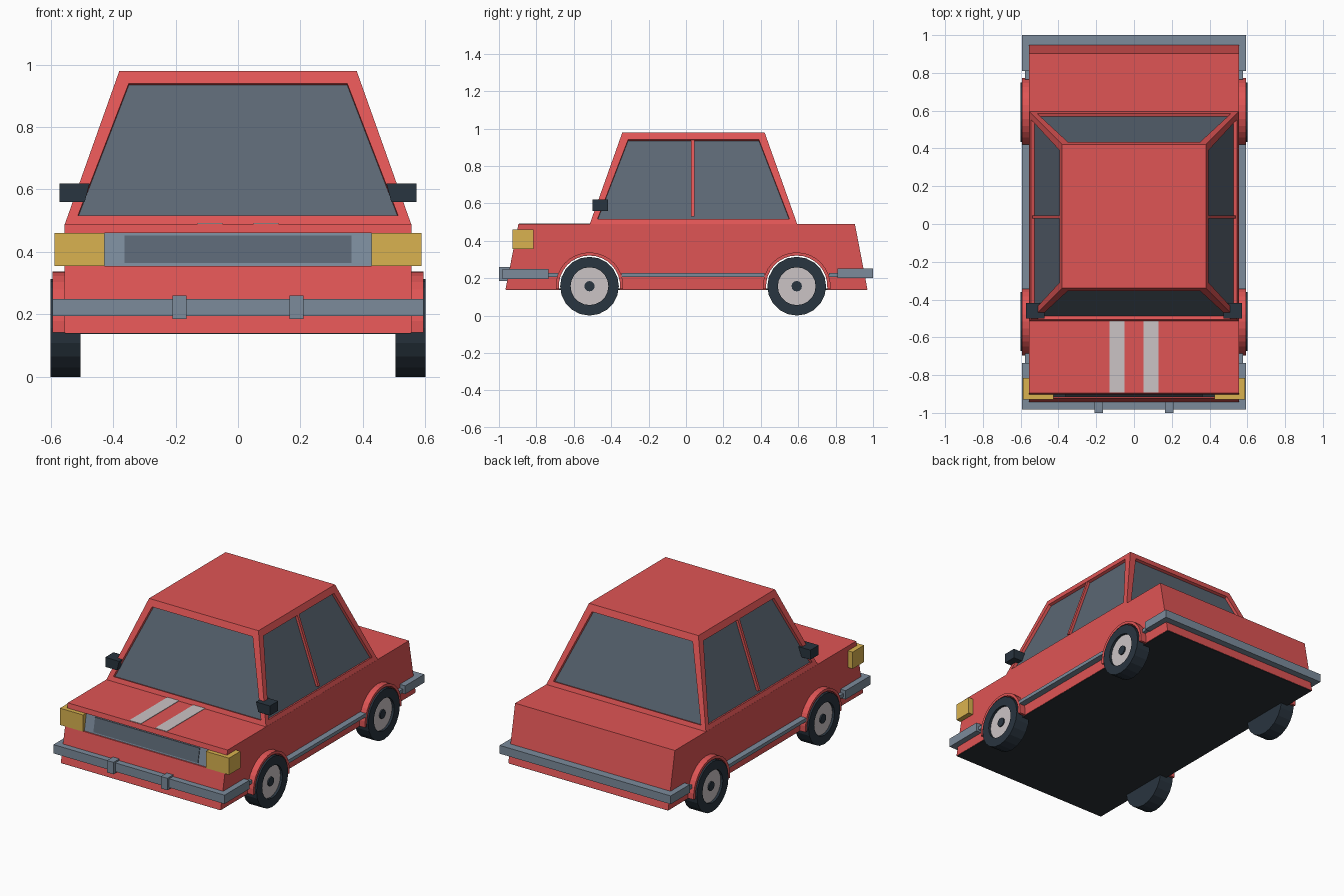
import bpy, bmesh, math
from mathutils import Vector

if "Cube" in bpy.data.objects:
    bpy.data.objects.remove(bpy.data.objects["Cube"])


def mat(name, *rgb):
    m = bpy.data.materials.new(name)
    m.diffuse_color = (*rgb, 1)
    m.use_nodes = True
    m.node_tree.nodes["Principled BSDF"].inputs["Base Color"].default_value = m.diffuse_color
    return m


RED = mat("red_paint", 0.74, 0.09, 0.09)
GLASS = mat("glass", 0.105, 0.135, 0.175)
DARK = mat("dark_rubber", 0.022, 0.035, 0.05)
UNDER = mat("underside", 0.025, 0.03, 0.035)
STEEL = mat("steel_trim", 0.2, 0.26, 0.33)
AMBER = mat("amber", 0.7, 0.45, 0.08)
PALE = mat("pale", 0.6, 0.55, 0.56)


def finish(bm, name, *mats):
    bmesh.ops.recalc_face_normals(bm, faces=bm.faces)
    me = bpy.data.meshes.new(name)
    bm.to_mesh(me)
    bm.free()
    for m in mats:
        me.materials.append(m)
    ob = bpy.data.objects.new(name, me)
    bpy.context.collection.objects.link(ob)
    return ob


def prism_bm(pts, a, b, axis="x"):
    """Extrude an outline along x (points are y,z) or along z (points are x,y)."""
    bm = bmesh.new()
    place = (lambda p, t: (t, *p)) if axis == "x" else (lambda p, t: (*p, t))
    lo = [bm.verts.new(place(p, a)) for p in pts]
    hi = [bm.verts.new(place(p, b)) for p in pts]
    bm.faces.new(lo)
    bm.faces.new(hi)
    for i in range(len(pts)):
        j = (i + 1) % len(pts)
        bm.faces.new((lo[i], lo[j], hi[j], hi[i]))
    bmesh.ops.recalc_face_normals(bm, faces=bm.faces)
    return bm


def prism(name, pts, a, b, m, axis="x"):
    return finish(prism_bm(pts, a, b, axis), name, m)


def box(name, x, y, z, m):
    return prism(name, [(y[0], z[0]), (y[1], z[0]), (y[1], z[1]), (y[0], z[1])], x[0], x[1], m)


def arc(cy, cz, r, start, end, n, closed=False):
    steps = n if closed else n + 1
    return [(cy + r * math.cos(math.radians(start + (end - start) * i / n)),
             cz + r * math.sin(math.radians(start + (end - start) * i / n))) for i in range(steps)]


def recess(bm, faces, margin, depth):
    """Frame the faces, sink them inward and give them the second material."""
    bmesh.ops.inset_individual(bm, faces=faces, thickness=margin)
    for f in faces:
        shift = -f.normal.copy() * depth
        ext = bmesh.ops.extrude_discrete_faces(bm, faces=[f])["faces"][0]
        bmesh.ops.translate(bm, vec=shift, verts=ext.verts)
        ext.material_index = 1


def cut(ob, cutter):
    cutter.hide_render = True
    cutter.hide_viewport = False
    mod = ob.modifiers.new("cut", "BOOLEAN")
    mod.operation = "DIFFERENCE"
    mod.solver = "EXACT"
    mod.object = cutter


AXLES = {"front": -0.516, "rear": 0.592}
WZ = 0.157


def nose(z):
    """Depth of the sloping front panel at height z."""
    return -0.965 + 0.069 * (z - 0.14) / 0.35


def nose_slab(name, x, z0, z1, d0, d1, m):
    return prism(name, [(nose(z0) + d0, z0), (nose(z0) + d1, z0),
                        (nose(z1) + d1, z1), (nose(z1) + d0, z1)], -x, x, m)


# Lower body with wheel tunnels and a grille recess
body = prism("body", [(-0.965, 0.14), (0.97, 0.14), (0.903, 0.49), (-0.896, 0.49)], -0.555, 0.555, RED)
for end, y in AXLES.items():
    cut(body, prism(end + "_wheel_cutter", arc(y, WZ, 0.165, 0, 360, 32, True), -0.8, 0.8, RED))
cut(body, nose_slab("grille_cutter", 0.45, 0.355, 0.46, -0.05, 0.02, RED))
bpy.context.view_layer.update()
baked = bpy.data.meshes.new_from_object(body.evaluated_get(bpy.context.evaluated_depsgraph_get()))
body.modifiers.clear()
body.data = baked
for ob in [o for o in bpy.data.objects if o.name.endswith("cutter")]:
    bpy.data.objects.remove(ob)

# Flat underside
box("underside", (-0.553, 0.553), (-0.963, 0.968), (0.137, 0.145), UNDER)

# Cabin with framed, sunken windows
bm = bmesh.new()
base = [bm.verts.new((x, y, 0.488)) for x, y in ((-.555, -.515), (.555, -.515), (.555, .595), (-.555, .595))]
roof = [bm.verts.new((x, y, 0.98)) for x, y in ((-.38, -.34), (.38, -.34), (.38, .42), (-.38, .42))]
bm.faces.new(base)
bm.faces.new(roof)
panes = [bm.faces.new((base[i], base[(i + 1) % 4], roof[(i + 1) % 4], roof[i])) for i in range(4)]
bmesh.ops.recalc_face_normals(bm, faces=bm.faces)
recess(bm, panes, 0.052, 0.018)
finish(bm, "cabin", RED, GLASS)

# Bonnet stripes and grille
nose_slab("grille", 0.45, 0.355, 0.46, 0.008, 0.03, STEEL)
nose_slab("grille_panel", 0.363, 0.365, 0.452, 0.004, 0.02, GLASS)

for s, side in ((-1, "left"), (1, "right")):
    box(side + "_stripe", (s * 0.05, s * 0.13), (-0.893, -0.512), (0.485, 0.493), PALE)
    box(side + "_headlight", (s * 0.427, s * 0.587), (-0.928, -0.815), (0.355, 0.46), AMBER)

    # Window divider leaning with the cabin side
    bm = prism_bm([(0.028, 0.53), (0.046, 0.53), (0.046, 0.94), (0.028, 0.94)], -0.022, -0.002)
    for v in bm.verts:
        v.co.x = s * (v.co.x + 0.555 - 0.175 * (v.co.z - 0.488) / 0.492)
    finish(bm, side + "_window_divider", RED)

    # Door mirror with a slanted inner side
    bm = prism_bm([(-0.5, 0.56), (-0.418, 0.56), (-0.418, 0.62), (-0.5, 0.62)], 0.475, 0.572)
    for v in bm.verts:
        if v.co.x < 0.5 and v.co.z < 0.6:
            v.co.x += 0.016
        v.co.x *= s
    finish(bm, side + "_mirror", DARK)

    # Side trim strips
    for part, y0, y1, x in (("middle", -0.345, 0.42, 0.594), ("front", -0.75, -0.685, 0.578), ("rear", 0.765, 0.83, 0.578)):
        box(f"{side}_{part}_trim", (s * 0.55, s * x), (y0, y1), (0.206, 0.228), STEEL)

    # Bumper guards
    box(side + "_bumper_guard", (s * 0.165, s * 0.21), (-1.0, -0.94), (0.185, 0.26), STEEL)

    # Wheels and arches
    for end, y in AXLES.items():
        bm = prism_bm(arc(y, WZ, 0.157, 0, 360, 20, True), s * 0.505, s * 0.6)
        outer = max(bm.faces, key=lambda f: s * f.calc_center_median().x)
        recess(bm, [outer], 0.056, 0.015)
        finish(bm, f"{end}_{side}_wheel", DARK, PALE)
        prism(f"{end}_{side}_hub", arc(y, WZ, 0.028, 0, 360, 12, True), s * 0.57, s * 0.593, DARK)
        outline = arc(y, WZ, 0.181, -5, 185, 16) + arc(y, WZ, 0.164, 185, -5, 16)
        prism(f"{end}_{side}_arch", outline, s * 0.54, s * 0.594, RED)

# Wrap-around bumpers
for end, y_tip, y_in, y_end, z0, z1 in (("front", -0.982, -0.94, -0.735, 0.195, 0.25),
                                        ("rear", 1.0, 0.945, 0.81, 0.2, 0.252)):
    u = [(-0.594, y_end), (-0.594, y_tip), (0.594, y_tip), (0.594, y_end),
         (0.557, y_end), (0.557, y_in), (-0.557, y_in), (-0.557, y_end)]
    prism(end + "_bumper", u, z0, z1, STEEL, axis="z")
